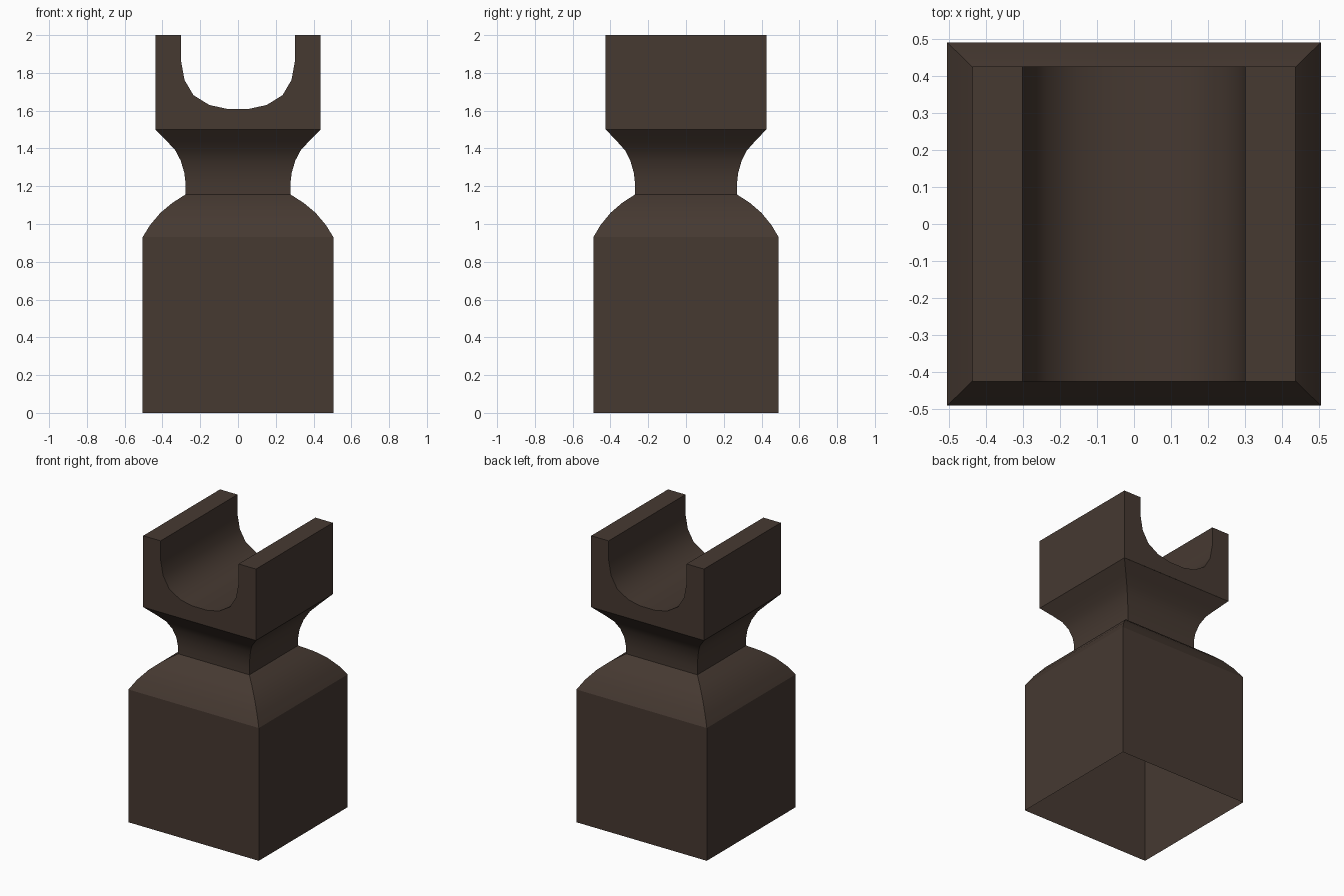
import bpy, bmesh, math

if "Cube" in bpy.data.objects:
    bpy.data.objects.remove(bpy.data.objects["Cube"])

wood = bpy.data.materials.new("dark_brown")
wood.diffuse_color = (0.061, 0.041, 0.031, 1)
wood.use_nodes = True
wood.node_tree.nodes["Principled BSDF"].inputs["Base Color"].default_value = wood.diffuse_color


def finish(name, bm):
    """Turn a bmesh into a shaded object, sharp at hard edges."""
    bmesh.ops.recalc_face_normals(bm, faces=bm.faces)
    mesh = bpy.data.meshes.new(name)
    bm.to_mesh(mesh)
    bm.free()
    mesh.materials.append(wood)
    obj = bpy.data.objects.new(name, mesh)
    bpy.context.collection.objects.link(obj)
    bpy.ops.object.select_all(action='DESELECT')
    obj.select_set(True)
    bpy.context.view_layer.objects.active = obj
    bpy.ops.object.shade_smooth_by_angle(angle=math.radians(30))
    return obj


# Pedestal: rectangular rings lofted up a profile (half width, height), open below
profile = [(0.505, 0), (0.505, 0.93), (0.465, 0.995), (0.41, 1.06),
           (0.35, 1.11), (0.277, 1.157), (0.277, 1.21), (0.284, 1.27),
           (0.303, 1.335), (0.332, 1.39), (0.375, 1.437), (0.437, 1.5)]
bm = bmesh.new()
rings = [[bm.verts.new((sx * h, sy * h * 0.972, z))
          for sx, sy in ((-1, -1), (1, -1), (1, 1), (-1, 1))]
         for h, z in profile]
for low, high in zip(rings, rings[1:]):
    for i in range(4):
        j = (i + 1) % 4
        bm.faces.new((low[i], low[j], high[j], high[i]))
finish("pedestal", bm)

# Cradle: block with a U-shaped channel, extruded front to back
half = [(0.06, 1.61), (0.152, 1.63), (0.236, 1.682), (0.283, 1.762),
        (0.302, 1.865), (0.302, 2.0), (0.437, 2.0), (0.437, 1.5)]
outline = half + [(-x, z) for x, z in reversed(half)]
bm = bmesh.new()
front, back = [[bm.verts.new((x, y, z)) for x, z in outline]
               for y in (-0.425, 0.425)]
bm.faces.new(front)
bm.faces.new(back[::-1])
for i in range(len(outline)):
    j = (i + 1) % len(outline)
    bm.faces.new((front[i], back[i], back[j], front[j]))
# The underside stays open where it meets the neck
bmesh.ops.recalc_face_normals(bm, faces=bm.faces)
under = [f for f in bm.faces if all(v.co.z < 1.51 for v in f.verts)]
bmesh.ops.delete(bm, geom=under, context='FACES_ONLY')
finish("cradle", bm)
